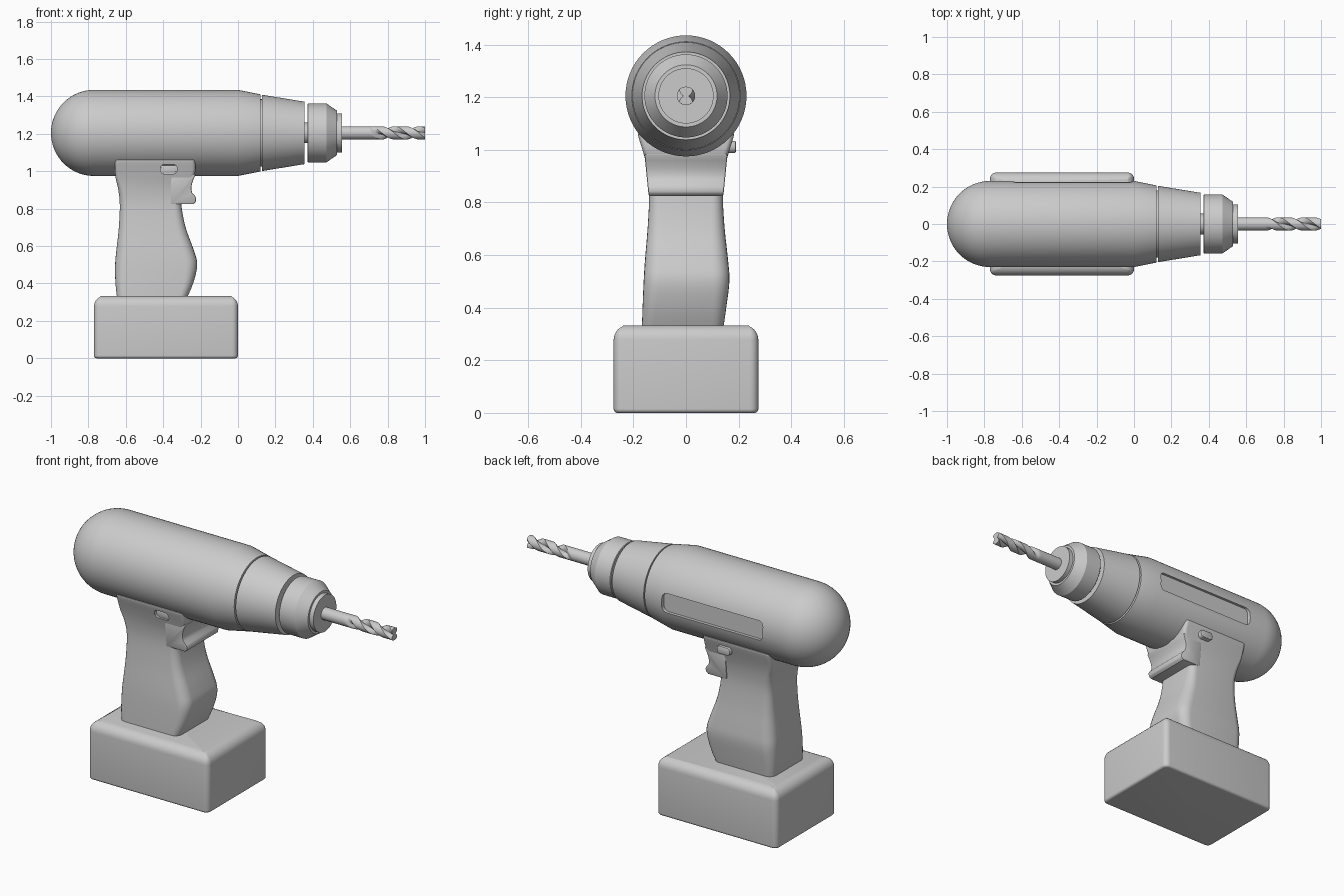
import bpy, bmesh, math
from mathutils import Vector

cube = bpy.data.objects.get("Cube")
if cube:
    bpy.data.objects.remove(cube, do_unlink=True)

AXIS_Z = 1.205

grey = bpy.data.materials.new("plain grey")
grey.use_nodes = True
colour = (0.6, 0.6, 0.6, 1)
grey.diffuse_color = colour
grey.node_tree.nodes["Principled BSDF"].inputs["Base Color"].default_value = colour


def finish(name, bm):
    """Turn a bmesh into a named grey object."""
    bmesh.ops.remove_doubles(bm, verts=bm.verts, dist=1e-5)
    bmesh.ops.recalc_face_normals(bm, faces=bm.faces)
    mesh = bpy.data.meshes.new(name)
    bm.to_mesh(mesh)
    bm.free()
    mesh.materials.append(grey)
    obj = bpy.data.objects.new(name, mesh)
    bpy.context.collection.objects.link(obj)
    return obj


def activate(obj):
    bpy.ops.object.select_all(action='DESELECT')
    obj.select_set(True)
    bpy.context.view_layer.objects.active = obj


def smooth(obj, angle=30):
    activate(obj)
    bpy.ops.object.shade_smooth_by_angle(angle=math.radians(angle))


def loft(name, rings):
    """Skin a list of equal-length rings and cap both ends."""
    bm = bmesh.new()
    rows = [[bm.verts.new(p) for p in ring] for ring in rings]
    n = len(rows[0])
    for a, b in zip(rows, rows[1:]):
        for i in range(n):
            j = (i + 1) % n
            bm.faces.new((a[i], a[j], b[j], b[i]))
    bm.faces.new(rows[0])
    bm.faces.new(rows[-1])
    return finish(name, bm)


def lathe(name, profile, n=64):
    """Revolve (x, radius) points about the drill axis."""
    turn = [2 * math.pi * i / n for i in range(n)]
    return loft(name, [[(x, r * math.cos(a), AXIS_Z + r * math.sin(a)) for a in turn]
                       for x, r in profile])


def rounded(u0, u1, v0, v1, r, steps=6):
    """Rounded rectangle outline as 2D points."""
    pts = []
    corners = [(u1 - r, v1 - r), (u0 + r, v1 - r), (u0 + r, v0 + r), (u1 - r, v0 + r)]
    for k, (u, v) in enumerate(corners):
        for i in range(steps + 1):
            a = math.pi / 2 * (k + i / steps)
            pts.append((u + r * math.cos(a), v + r * math.sin(a)))
    return pts


def plate(name, outline, y0, y1):
    """Extrude an (x, z) outline along y."""
    return loft(name, [[(x, y, z) for x, z in outline] for y in (y0, y1)])


def cut(obj, cutter):
    mod = obj.modifiers.new("cut", 'BOOLEAN')
    mod.operation = 'DIFFERENCE'
    mod.solver = 'EXACT'
    mod.object = cutter
    activate(obj)
    bpy.ops.object.modifier_apply(modifier=mod.name)
    bpy.data.objects.remove(cutter, do_unlink=True)


def bevel(obj, width, segments=3):
    mod = obj.modifiers.new("bevel", 'BEVEL')
    mod.width = width
    mod.segments = segments
    mod.limit_method = 'ANGLE'
    mod.angle_limit = math.radians(40)
    activate(obj)
    bpy.ops.object.modifier_apply(modifier=mod.name)


# Motor housing: domed rear, straight barrel, tapered front with a panel recess
R = 0.23
dome = [(-1 + R - R * math.cos(t), R * math.sin(t))
        for t in (math.pi / 2 * max(i, 0.02) / 16 for i in range(17))]
housing = lathe("motor_housing", dome + [(0, R), (0.12, 0.206), (0.12, 0.18)])
cut(housing, plate("panel_cutter", rounded(-0.65, -0.005, 1.155, 1.265, 0.03), 0.207, 0.3))
smooth(housing)

# Front collar, neck, chuck and nose ring
smooth(lathe("front_collar", [(0.11, 0.18), (0.128, 0.18), (0.128, 0.204), (0.355, 0.167)]))
smooth(lathe("chuck_neck", [(0.34, 0.055), (0.38, 0.055)]))
smooth(lathe("chuck", [(0.372, 0.155), (0.375, 0.158), (0.472, 0.158), (0.53, 0.118)]))
smooth(lathe("nose_ring", [(0.52, 0.105), (0.555, 0.105)]))

# Drill bit: plain shank followed by two right-handed spiral flutes
BIT_R, FLUTE_START, TURNS = 0.035, 0.71, 1.1


def bit_ring(x, n=40):
    fade = min(1, max(0, (x - FLUTE_START) / 0.05))
    lead = TURNS * 2 * math.pi * (x - 1) / (1 - FLUTE_START)
    ring = []
    for i in range(n):
        a = 2 * math.pi * i / n + lead
        notch = max(0, math.cos(2 * (a - lead))) ** 1.3
        r = BIT_R * (1 - 0.68 * fade * notch)
        ring.append((x, r * math.cos(a), AXIS_Z + r * math.sin(a)))
    return ring


steps = 56
bit = loft("drill_bit", [bit_ring(0.54 + (1 - 0.54) * i / steps) for i in range(steps + 1)])
smooth(bit, 40)

# Grip: sections as height, rear x, front x, side -y, side +y, corner radius
sections = [
    (0.31, -0.645, -0.28, -0.168, 0.14, 0.04),
    (0.40, -0.655, -0.24, -0.165, 0.153, 0.05),
    (0.50, -0.657, -0.218, -0.161, 0.165, 0.06),
    (0.58, -0.65, -0.237, -0.156, 0.16, 0.06),
    (0.70, -0.637, -0.28, -0.146, 0.147, 0.05),
    (0.82, -0.632, -0.303, -0.14, 0.14, 0.04),
    (0.90, -0.64, -0.30, -0.145, 0.145, 0.03),
    (0.97, -0.655, -0.235, -0.157, 0.157, 0.02),
    (1.05, -0.658, -0.228, -0.181, 0.181, 0.02),
    (1.062, -0.65, -0.23, -0.18, 0.18, 0.015),
]


def blend(p0, p1, p2, p3, t):
    """Smooth curve through neighbouring sections."""
    return [b + 0.5 * t * (c - a + t * (2 * a - 5 * b + 4 * c - d + t * (3 * (b - c) + d - a)))
            for a, b, c, d in zip(p0, p1, p2, p3)]


rows = []
last = len(sections) - 1
for i in range(last):
    around = [sections[min(max(i + k, 0), last)] for k in (-1, 0, 1, 2)]
    rows += [blend(*around, t / 4) for t in range(4)]
rows.append(sections[-1])
grip = loft("grip", [[(x, y, z) for x, y in rounded(x0, x1, y0, y1, r)]
                     for z, x0, x1, y0, y1, r in rows])
button_shape = rounded(-0.415, -0.325, 0.986, 1.036, 0.022)
cut(grip, plate("button_cutter", button_shape, -0.3, -0.15))
smooth(grip, 35)

# Selector button: sunk on one side, standing proud on the other
button = plate("selector_button", rounded(-0.413, -0.327, 0.988, 1.034, 0.021), -0.152, 0.19)
bevel(button, 0.006, 2)
smooth(button)

# Trigger: hooked profile, narrowing downwards
hook = [(-0.36, 0.985), (-0.225, 0.985), (-0.237, 0.96), (-0.247, 0.93), (-0.25, 0.905),
        (-0.245, 0.885), (-0.23, 0.868), (-0.224, 0.855), (-0.225, 0.836), (-0.24, 0.824),
        (-0.36, 0.824)]
trigger = loft("trigger", [[(x, side * (0.142 + 0.1 * (z - 0.824)), z) for x, z in hook]
                           for side in (-1, 1)])
bevel(trigger, 0.006, 2)
smooth(trigger)

# Battery: box with generous upper rounding and a tight lower edge
bm = bmesh.new()
bmesh.ops.create_cube(bm, size=1)
for v in bm.verts:
    v.co = Vector((v.co.x * 0.77 - 0.385, v.co.y * 0.55, (v.co.z + 0.5) * 0.333))
verticals = [e for e in bm.edges if abs(e.verts[0].co.z - e.verts[1].co.z) > 0.1]
bmesh.ops.bevel(bm, geom=verticals, offset=0.032, segments=5, profile=0.5, affect='EDGES')
for level, width in ((0.333, 0.055), (0, 0.015)):
    rim = [e for e in bm.edges if all(abs(v.co.z - level) < 1e-4 for v in e.verts)]
    bmesh.ops.bevel(bm, geom=rim, offset=width, segments=6, profile=0.5, affect='EDGES',
                    clamp_overlap=False)
smooth(finish("battery", bm), 35)
